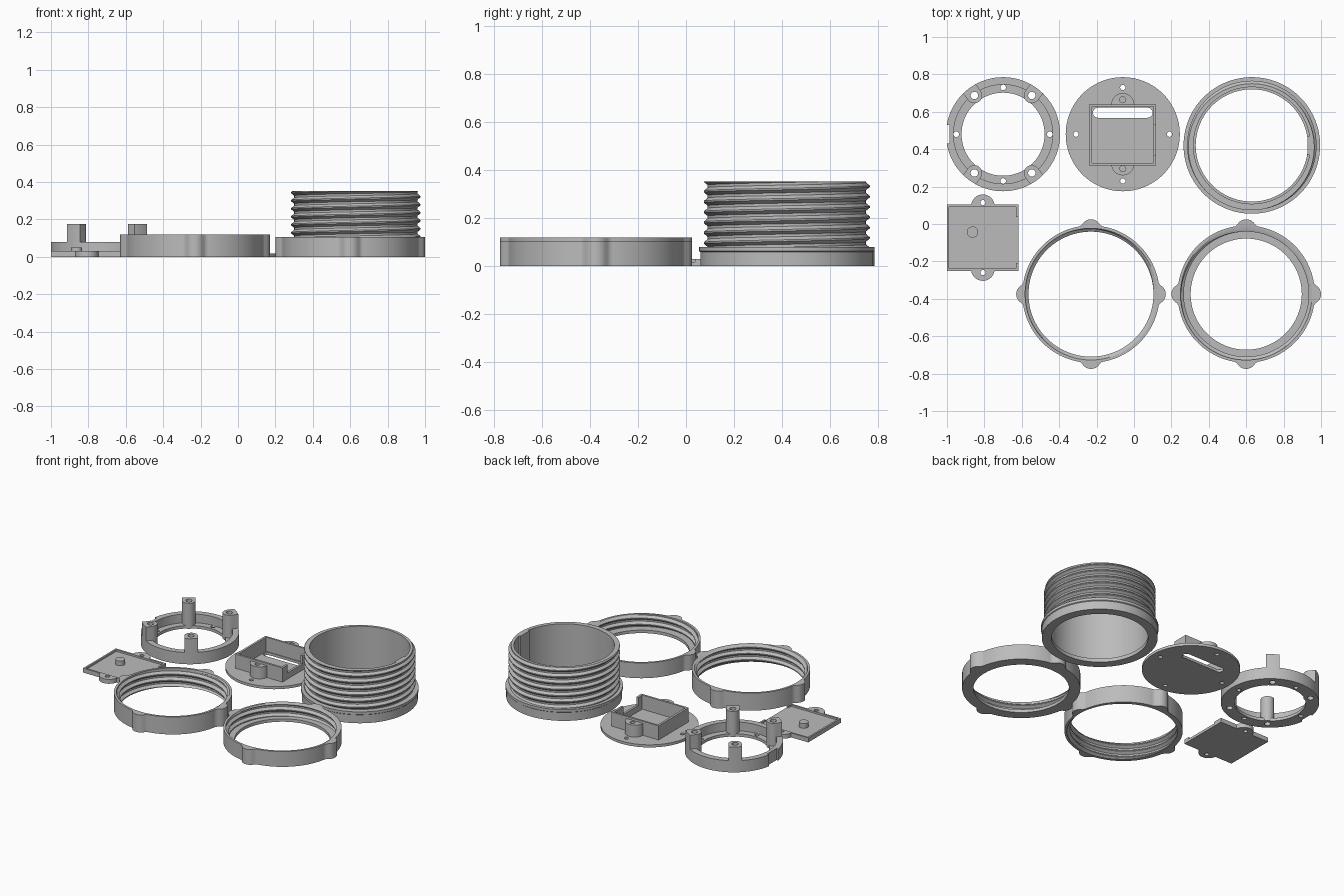
import bpy, bmesh, math
from math import pi, cos, sin, sqrt

if "Cube" in bpy.data.objects:
    bpy.data.objects.remove(bpy.data.objects["Cube"])

grey = bpy.data.materials.new("plain grey")
grey.diffuse_color = (0.5, 0.5, 0.5, 1)
grey.use_nodes = True
grey.node_tree.nodes["Principled BSDF"].inputs["Base Color"].default_value = grey.diffuse_color


def finish(name, bm, loc=(0, 0)):
    bmesh.ops.remove_doubles(bm, verts=bm.verts, dist=1e-5)
    bmesh.ops.recalc_face_normals(bm, faces=bm.faces)
    me = bpy.data.meshes.new(name)
    bm.to_mesh(me)
    bm.free()
    me.materials.append(grey)
    ob = bpy.data.objects.new(name, me)
    ob.location = (loc[0], loc[1], 0)
    bpy.context.collection.objects.link(ob)
    return ob


def prism(pts, z0, z1, name="tool"):
    bm = bmesh.new()
    f = bm.faces.new([bm.verts.new((x, y, z0)) for x, y in pts])
    up = bmesh.ops.extrude_face_region(bm, geom=[f])["geom"]
    bmesh.ops.translate(bm, vec=(0, 0, z1 - z0),
                        verts=[v for v in up if isinstance(v, bmesh.types.BMVert)])
    return finish(name, bm)


def cyl(x, y, r, z0, z1, n=32, name="tool"):
    return prism([(x + r * cos(2 * pi * i / n), y + r * sin(2 * pi * i / n)) for i in range(n)], z0, z1, name)


def box(x0, x1, y0, y1, z0, z1, name="tool"):
    return prism([(x0, y0), (x1, y0), (x1, y1), (x0, y1)], z0, z1, name)


def combine(ob, tool, op):
    m = ob.modifiers.new("combine", 'BOOLEAN')
    m.object, m.operation, m.solver = tool, op, 'EXACT'
    bpy.context.view_layer.objects.active = ob
    bpy.ops.object.modifier_apply(modifier=m.name)
    bpy.data.objects.remove(tool)


def cut(ob, tool):
    combine(ob, tool, 'DIFFERENCE')


def add(ob, tool):
    combine(ob, tool, 'UNION')


def smooth(ob):
    bpy.ops.object.select_all(action='DESELECT')
    ob.select_set(True)
    bpy.context.view_layer.objects.active = ob
    bpy.ops.object.shade_smooth_by_angle(angle=math.radians(28))


def thread(root, crest, z0, z1, pitch, a):
    """Points of a helical thread between z0 and z1 at angle a."""
    shape = [(0, root), (0.25, root), (0.55, crest), (0.7, crest), (1, root)]

    def radius(ph):
        for (p, r), (q, s) in zip(shape, shape[1:]):
            if ph <= q:
                return r + (s - r) * (ph - p) / (q - p)

    out = []
    for k in range(-2, int((z1 - z0) / pitch) + 3):
        for p, r in shape[:-1]:
            z = z0 + pitch * (k + p + a / (2 * pi))
            c = min(max(z, z0), z1)
            out.append((r if c == z else radius(((c - z0) / pitch - a / (2 * pi)) % 1), c))
    return out


def lathe(name, section, loc, n=144):
    """Turn a closed section, given as a function of the angle."""
    bm = bmesh.new()
    cols = []
    for i in range(n + 1):
        a = 2 * pi * i / n
        cols.append([bm.verts.new((r * cos(a), r * sin(a), z)) for r, z in section(a)])
    for c, d in zip(cols, cols[1:]):
        for j in range(len(c)):
            k = (j + 1) % len(c)
            bm.faces.new((c[j], c[k], d[k], d[j]))
    return finish(name, bm, loc)


PITCH = 0.043

# Threaded tube with base flange, inner ledge and key rib
tube = lathe("threaded_tube", lambda a: [(0.30, 0), (0.36, 0), (0.36, 0.058), (0.365, 0.062), (0.365, 0.08)]
             + thread(0.33, 0.346, 0.08, 0.352, PITCH, a)
             + [(0.312, 0.352), (0.312, 0.025), (0.30, 0.025)], (0.63, 0.42))
key = box(0.297, 0.318, -0.05, 0.05, 0.01, 0.352, "tube_key_rib")
key.location = tube.location


# Threaded nuts with four grip bumps
def grip(a):
    t = (a + pi / 4) % (pi / 2) - pi / 4
    c, rb = 0.345, 0.055
    d = rb * rb - (c * sin(t)) ** 2
    return max(0.367, c * cos(t) + sqrt(d)) if d > 0 else 0.367


nut = lathe("open_nut", lambda a: [(0.352, 0.12), (grip(a), 0.12), (grip(a), 0)]
            + thread(0.352, 0.334, 0, 0.11, PITCH, a), (-0.23, -0.375), 192)
cap = lathe("lipped_nut", lambda a: [(0.352, 0.105), (grip(a), 0.105), (grip(a), 0), (0.297, 0), (0.297, 0.02)]
            + thread(0.352, 0.334, 0.02, 0.098, PITCH, a), (0.60, -0.375), 192)

# Mounting ring with floor, wall, four posts and screw holes
ring = lathe("post_ring", lambda a: [(0.222, 0), (0.305, 0), (0.305, 0.08), (0.265, 0.08),
                                     (0.265, 0.02), (0.222, 0.02)], (0, 0), 96)
pa = math.atan2(0.208, 0.154)
post_angles = [pa, pi - pa, pi + pa, -pa]
for a in post_angles:
    pts = [(0.258 + 0.042 * cos(t), 0.042 * sin(t)) for t in [pi / 2 + pi * i / 14 for i in range(15)]]
    pts += [(sqrt(0.305 ** 2 - v * v), v) for v in [-0.042 + 0.014 * i for i in range(7)]]
    add(ring, prism([(u * cos(a) - v * sin(a), u * sin(a) + v * cos(a)) for u, v in pts], 0, 0.175))
for a in post_angles:
    cut(ring, cyl(0.258 * cos(a), 0.258 * sin(a), 0.02, -0.1, 0.3, 24))
for i in range(4):
    cut(ring, cyl(0.25 * cos(i * pi / 2), 0.25 * sin(i * pi / 2), 0.015, -0.1, 0.3, 24))
cut(ring, box(-0.4, -0.287, -0.05, 0.05, -0.1, 0.3))
ring.location = (-0.70, 0.48, 0)

# Round plate carrying an open box with two screw ears
plate = cyl(0, 0, 0.305, 0, 0.018, 96, "box_plate")
holder = box(-0.18, 0.178, -0.167, 0.16, 0.01, 0.115)
for s in (-1, 1):
    add(holder, cyl(0, s * 0.158, 0.062, 0.01, 0.1))
cut(holder, box(-0.165, 0.163, -0.153, 0.147, 0, 0.2))
cut(holder, box(0.15, 0.2, -0.11, 0.05, 0.06, 0.2))
for s in (-1, 1):
    cut(holder, cyl(0, s * 0.184, 0.016, 0.03, 0.2, 24))
add(plate, holder)
for i in range(4):
    cut(plate, cyl(0.25 * cos(i * pi / 2), 0.25 * sin(i * pi / 2), 0.014, -0.1, 0.3, 24))
r = 0.027
slot = [(s * 0.133 + r * cos(t), 0.115 + r * sin(t)) for s, b in ((1, -pi / 2), (-1, pi / 2))
        for t in [b + pi * i / 10 for i in range(11)]]
cut(plate, prism(slot, -0.1, 0.1))
plate.location = (-0.06, 0.48, 0)

# Box lid: shallow tray with rim, ears and a peg
lid = box(-0.192, 0.19, -0.177, 0.177, 0, 0.03, "box_lid")
for s in (-1, 1):
    add(lid, cyl(0, s * 0.168, 0.063, 0, 0.03))
cut(lid, box(-0.18, 0.178, -0.165, 0.165, 0.018, 0.1))
cut(lid, box(0.165, 0.3, -0.135, 0.11, 0.018, 0.1))
for s in (-1, 1):
    cut(lid, cyl(0, s * 0.187, 0.014, -0.1, 0.1, 24))
add(lid, cyl(-0.055, 0.03, 0.03, 0.01, 0.05))
lid.location = (-0.808, -0.073, 0)

for ob in (tube, key, nut, cap, ring, plate, lid):
    smooth(ob)
